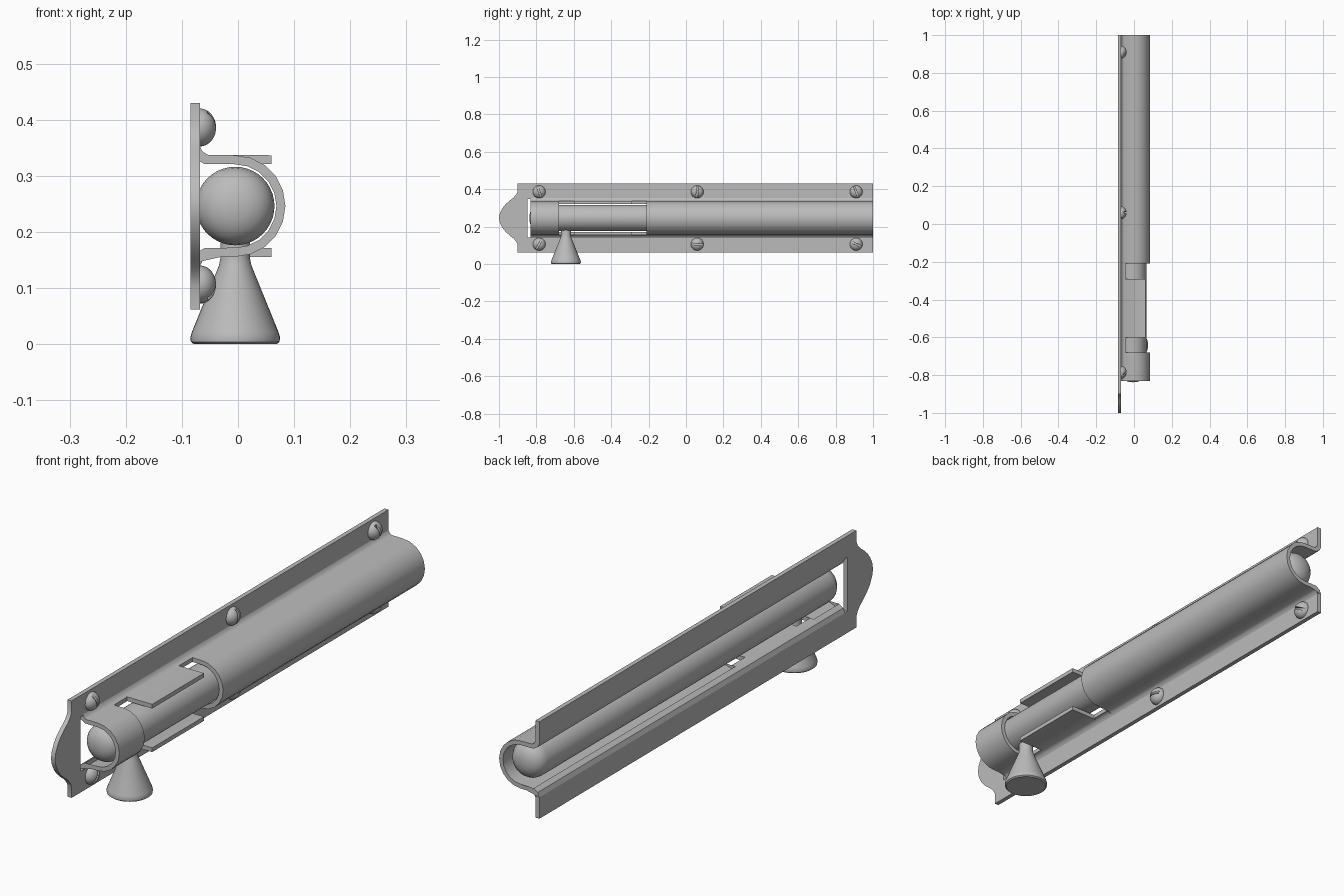
import bpy, bmesh, math
from mathutils import Matrix, Vector

if "Cube" in bpy.data.objects:
    bpy.data.objects.remove(bpy.data.objects["Cube"])

ZC, XC = 0.246, -0.005          # bolt axis
BACK, FRONT = -0.085, -0.068    # plate thickness in x

metal = bpy.data.materials.new("grey metal")
metal.diffuse_color = (0.5, 0.5, 0.5, 1)
metal.use_nodes = True
metal.node_tree.nodes["Principled BSDF"].inputs["Base Color"].default_value = metal.diffuse_color


def finish(name, bm, angle=35):
    bmesh.ops.recalc_face_normals(bm, faces=bm.faces)
    me = bpy.data.meshes.new(name)
    bm.to_mesh(me)
    bm.free()
    ob = bpy.data.objects.new(name, me)
    bpy.context.collection.objects.link(ob)
    me.materials.append(metal)
    bpy.ops.object.select_all(action='DESELECT')
    bpy.context.view_layer.objects.active = ob
    ob.select_set(True)
    bpy.ops.object.shade_smooth_by_angle(angle=math.radians(angle))
    return ob


def prism(bm, pts, offset):
    """Extrude a closed outline of 3D points along offset."""
    f = bm.faces.new([bm.verts.new(p) for p in pts])
    new = bmesh.ops.extrude_face_region(bm, geom=[f])["geom"]
    bmesh.ops.translate(bm, vec=Vector(offset), verts=[g for g in new if isinstance(g, bmesh.types.BMVert)])


def lathe(prof, matrix, n=40):
    """Spin (radius, height) points round local z."""
    bm = bmesh.new()
    vs = [bm.verts.new((r, 0, h)) for r, h in prof]
    es = [bm.edges.new(p) for p in zip(vs, vs[1:])]
    bmesh.ops.spin(bm, geom=vs + es, cent=(0, 0, 0), axis=(0, 0, 1), angle=math.tau, steps=n)
    bmesh.ops.remove_doubles(bm, verts=bm.verts, dist=1e-5)
    bm.transform(matrix)
    return bm


# Back plate: C-shaped outline (y, z from axis) with ornamental rounded end
half_end = [(1, 0.184), (-0.9, 0.184), (-0.9, 0.142), (-0.908, 0.125), (-0.923, 0.108),
            (-0.943, 0.093), (-0.965, 0.073), (-0.983, 0.05), (-0.995, 0.025)]
half_window = [(-0.848, 0.103), (1, 0.103)]
mirror = lambda p: [(a, -b) for a, b in reversed(p)]
outline = half_end + [(-1, 0)] + mirror(half_end) + mirror(half_window)[:1] \
    + mirror(half_window)[1:] + half_window
bm = bmesh.new()
prism(bm, [(BACK, y, ZC + z) for y, z in outline], (FRONT - BACK, 0, 0))
finish("back_plate", bm)


# Pressed sheet housing: tube sections, and cut-away section with flat flaps
bend_out = [(FRONT, 0.107), (-0.063, 0.097), (-0.053, 0.091)]
bend_in = [(BACK, 0.103), (-0.078, 0.086), (-0.06, 0.075)]


def arc(r):
    return [(-0.006 + r * math.cos(math.radians(a)), r * math.sin(math.radians(a)))
            for a in [90 - 18 * i for i in range(11)]]


def housing(name, y0, y1, profiles):
    bm = bmesh.new()
    for prof in profiles:
        prism(bm, [(x, y0, ZC + z) for x, z in prof], (0, y1 - y0, 0))
    finish(name, bm)


tube = bend_out + arc(0.0905) + mirror(bend_out) + mirror(mirror(mirror(bend_in))) \
    + list(reversed(arc(0.0745))) + list(reversed(bend_in))
housing("barrel", -0.21, 1, [tube])
housing("front_collar", -0.832, -0.68, [tube])


def flap(x):
    top = bend_out + [(x, 0.0905), (x, 0.0745)] + list(reversed(bend_in))
    return [top, mirror(top)]


housing("flat_flaps", -0.6, -0.29, flap(0.06))
housing("slot_lip_front", -0.68, -0.6, flap(-0.045))
housing("slot_lip_rear", -0.29, -0.21, flap(-0.045))

# Sliding bolt with rounded ends
R = 0.07
nose = [(0, 0), (0.025, 0.003), (0.044, 0.01), (0.058, 0.022), (0.067, 0.037), (R, 0.055)]
L = 1.825
prof = nose + [(r, L - h) for r, h in reversed(nose)]
finish("sliding_bolt", lathe(prof, Matrix.Translation((XC, -0.838, ZC)) @ Matrix.Rotation(-math.pi / 2, 4, 'X')))

# Conical knob hanging below the bolt
knob = [(0, 0), (0.074, 0), (0.079, 0.004), (0.08, 0.012), (0.077, 0.022),
        (0.029, 0.14), (0.026, 0.155), (0.026, 0.2)]
finish("knob", lathe(knob, Matrix.Translation((XC, -0.642, 0))))

# Slotted dome screws
dome = [(0.034, -0.004), (0.034, 0)] + [(0.034 * math.cos(a), 0.029 * math.sin(a))
        for a in [math.pi / 2 * i / 8 for i in range(1, 8)]] + [(0, 0.029)]
for y, dz, ang in [(-0.785, 1, 110), (0.06, 1, 85), (0.91, 1, 112),
                   (-0.785, -1, 60), (0.06, -1, 0), (0.91, -1, 155)]:
    place = Matrix.Translation((FRONT, y, ZC + 0.14 * dz)) @ Matrix.Rotation(math.radians(ang), 4, 'X')
    bm = lathe(dome + [], place @ Matrix.Rotation(math.pi / 2, 4, 'Y'), 24)
    bmesh.ops.holes_fill(bm, edges=bm.edges)
    screw = finish("screw", bm)
    bm = bmesh.new()
    bmesh.ops.create_cube(bm, size=1, matrix=place @ Matrix.Translation((0.034, 0, 0))
                          @ Matrix.Diagonal((0.04, 0.1, 0.009, 1)))
    cutter = finish("slot_cutter", bm)
    cutter.hide_render = True
    mod = screw.modifiers.new("slot", 'BOOLEAN')
    mod.operation, mod.object, mod.solver = 'DIFFERENCE', cutter, 'EXACT'
    bpy.context.view_layer.objects.active = screw
    bpy.ops.object.modifier_apply(modifier="slot")
    bpy.data.objects.remove(cutter)
